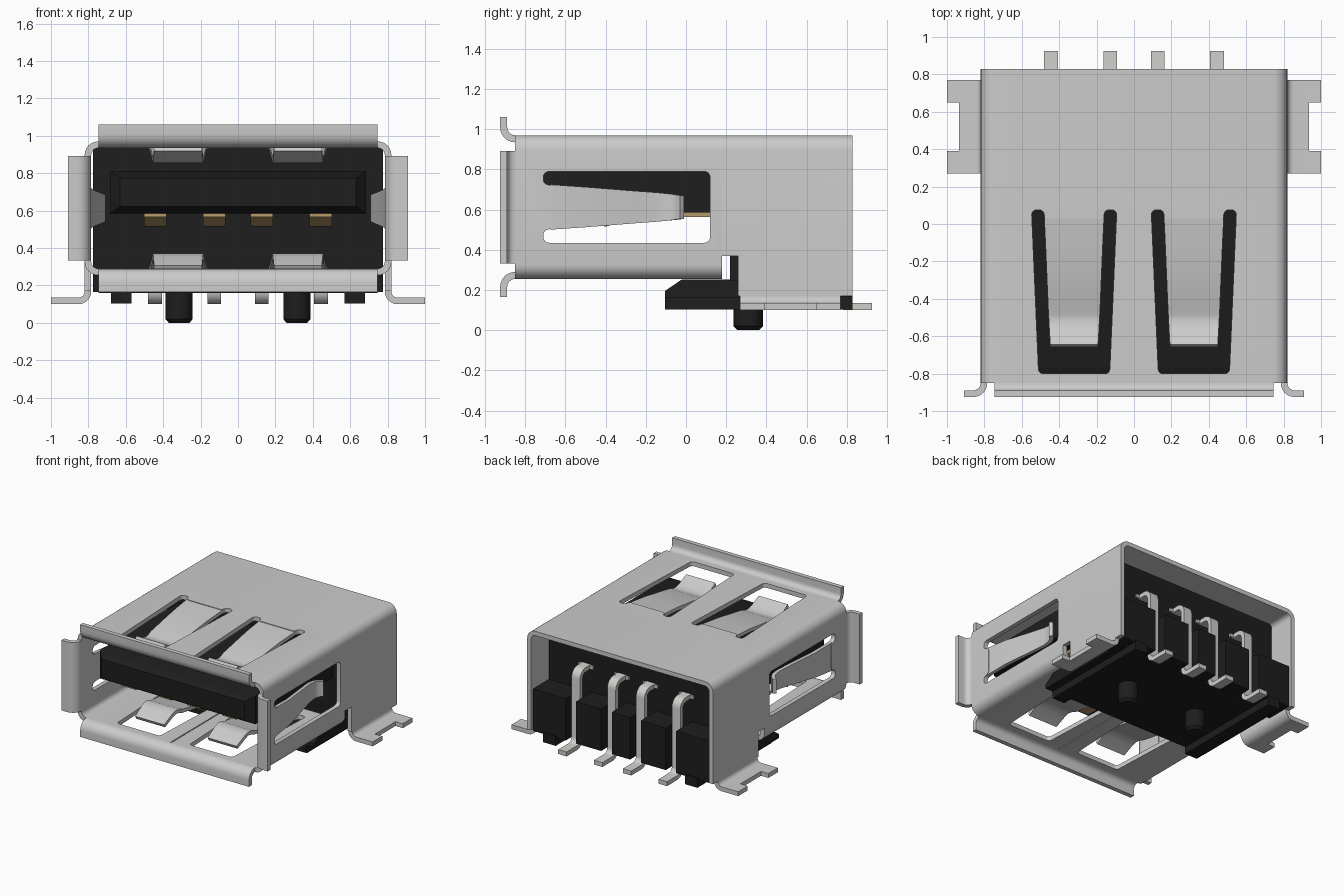
import bpy, bmesh, math
from mathutils import Vector

if "Cube" in bpy.data.objects:
    bpy.data.objects.remove(bpy.data.objects["Cube"])


def material(name, rgb):
    m = bpy.data.materials.new(name)
    m.diffuse_color = (*rgb, 1)
    m.use_nodes = True
    m.node_tree.nodes["Principled BSDF"].inputs["Base Color"].default_value = m.diffuse_color
    return m


STEEL = material("shell_steel", (0.6, 0.6, 0.6))
BLACK = material("black_plastic", (0.013, 0.013, 0.013))
BRASS = material("contact_brass", (0.47, 0.32, 0.14))
TIN = material("tinned_lead", (0.62, 0.62, 0.6))
T = 0.035      # sheet thickness
ZC = 0.6125    # mid height of the front opening


def finish(name, bm, mat):
    bmesh.ops.recalc_face_normals(bm, faces=bm.faces[:])
    me = bpy.data.meshes.new(name)
    bm.to_mesh(me)
    bm.free()
    ob = bpy.data.objects.new(name, me)
    bpy.context.collection.objects.link(ob)
    if mat:
        me.materials.append(mat)
    return ob


def rounded(pts, r, closed=False, n=6):
    """Round the corners of a 2D path."""
    out, k = [], len(pts)
    for i, p in enumerate(pts):
        p = Vector(p)
        if not closed and i in (0, k - 1):
            out.append(p)
            continue
        u, v = Vector(pts[i - 1]) - p, Vector(pts[(i + 1) % k]) - p
        ang = u.angle(v)
        d = min(r / math.tan(ang / 2), 0.999 * u.length * (1 if not closed and i == 1 else 0.5),
                0.999 * v.length * (1 if not closed and i == k - 2 else 0.5))
        u.normalize()
        v.normalize()
        rr = d * math.tan(ang / 2)
        c = p + (u + v).normalized() * (rr / math.sin(ang / 2))
        s, e = p + u * d - c, p + v * d - c
        sweep = s.angle(e)
        for j in range(n + 1):
            t = j / n
            q = (s * math.sin((1 - t) * sweep) + e * math.sin(t * sweep)) / math.sin(sweep)
            out.append(c + q)
    return out


def strip(name, pts, half, place, mat, closed=False, thick=T):
    """Bent sheet following a 2D path; half is its half width, one value or per point."""
    pts = [Vector(p) for p in pts]
    k = len(pts)
    bm, rings = bmesh.new(), []
    for i, p in enumerate(pts):
        a = p - pts[i - 1] if closed or i else pts[1] - p
        b = pts[(i + 1) % k] - p if closed or i < k - 1 else a
        a, b = a.normalized(), b.normalized()
        d = (a + b).normalized()
        nrm = Vector((-d.y, d.x)) * (thick / 2 / max(0.3, d.dot(a)))
        h = half[i] if isinstance(half, (list, tuple)) else half
        rings.append([bm.verts.new(place(*(p + s * nrm), w * h))
                      for s, w in ((-1, -1), (1, -1), (1, 1), (-1, 1))])
    for i in range(k if closed else k - 1):
        r, q = rings[i], rings[(i + 1) % k]
        for j in range(4):
            bm.faces.new((r[j], r[(j + 1) % 4], q[(j + 1) % 4], q[j]))
    if not closed:
        bm.faces.new(rings[0])
        bm.faces.new(rings[-1])
    return finish(name, bm, mat)


def prism(name, pts, lo, hi, place, mat=None):
    bm = bmesh.new()
    a, b = ([bm.verts.new(place(*p, h)) for p in pts] for h in (lo, hi))
    bm.faces.new(a)
    bm.faces.new(b)
    for i in range(len(pts)):
        j = (i + 1) % len(pts)
        bm.faces.new((a[i], a[j], b[j], b[i]))
    return finish(name, bm, mat)


def xy_z(a, b, w): return (a, b, w)
def yz_x(a, b, w): return (w, a, b)


def box(name, x, y, z, mat=None):
    return prism(name, [(x[0], y[0]), (x[1], y[0]), (x[1], y[1]), (x[0], y[1])], *z, xy_z, mat)


def cut(ob, cutter):
    cutter.hide_render = True
    m = ob.modifiers.new("cut", 'BOOLEAN')
    m.operation, m.solver, m.object = 'DIFFERENCE', 'EXACT', cutter
    bpy.context.view_layer.objects.active = ob
    bpy.ops.object.modifier_apply(modifier=m.name)
    bpy.data.objects.remove(cutter)


# Shell: closed tube in front, open arch behind
X, Z0, Z1 = 0.8025, 0.2725, 0.9525
tube = strip("front_shell", rounded([(-X, Z0), (X, Z0), (X, Z1), (-X, Z1)], 0.055, True),
             0.515, lambda a, b, w: (a, w - 0.335, b), STEEL, True)
arch = strip("rear_shell", rounded([(-X, 0.17), (-X, Z1), (X, Z1), (X, 0.17)], 0.055),
             0.325, lambda a, b, w: (a, w + 0.505, b), STEEL)
cut(arch, box("slit", (-1, 1), (0.1, 0.26), (0, 0.37)))
cut(tube, box("seam", (-0.004, 0.004), (-1, 0.3), (0, 0.4)))

# Windows around the spring tongues
side = rounded([(-.71, .435), (.12, .435), (.12, .79), (-.71, .79), (-.71, .725),
                (-.66, .722), (-.66, .503), (-.71, .5)], 0.028, True, 4)
cut(tube, prism("side_window", side, -1, 1, yz_x))
for xc in (-0.32, 0.32):
    u = rounded([(-.19, -.8), (.19, -.8), (.228, .075), (.162, .075), (.16, .03),
                 (-.16, .03), (-.162, .075), (-.228, .075)], 0.025, True, 4)
    cut(tube, prism("slot", [(p.x + xc, p.y) for p in u], 0, 2, xy_z))

# Spring tongues, front lips and solder feet
flat = [(.045, 0), (-.15, .02), (-.44, .065), (-.48, .08), (-.52, .083), (-.56, .07), (-.65, .022)]
flat_w = [.16, .151, .139, .137, .135, .133, .128]
wing = [(-.675, 0), (-.5, .012), (-.25, .06), (-.14, .08), (-.08, .08), (-.045, .065), (-.02, .035)]
wing_w = [.112, .1, .08, .072, .066, .062, .058]
lip = rounded([(-.85, 0), (-.9075, 0), (-.9075, .1075)], 0.057)
foot = rounded([(X, .17), (X, .1175), (1, .1175)], 0.05)
for s, word in ((1, "upper"), (-1, "lower")):
    zs = ZC + s * 0.34
    strip(word + "_lip", lip, 0.745, lambda a, b, w: (w, a, zs + s * b), STEEL)
    for xc in (-0.32, 0.32):
        strip(word + "_spring", flat, flat_w, lambda a, b, w: (xc + w, a, zs - s * b), STEEL, thick=.028)
for s, word in ((1, "right"), (-1, "left")):
    strip(word + "_lip", lip, 0.28, lambda a, b, w: (s * (X + b), a, ZC + w), STEEL)
    strip(word + "_spring", wing, wing_w, lambda a, b, w: (s * (X - b), a, ZC + w), STEEL, thick=.028)
    f = strip(word + "_foot", foot, 0.25, lambda a, b, w: (s * a, .52 + w, b), STEEL)
    cut(f, box("notch", sorted((s * .935, s * 1.1)), (.39, .65), (0, .3)))

# Insulator: tapered tongue, back wall, base, rails, pegs and rear blocks
tongue = box("insulator_tongue", (-.685, .685), (-.76, .3), (.585, .81), BLACK)
bm = bmesh.new()
bm.from_mesh(tongue.data)
bm.normal_update()
front = min(bm.faces, key=lambda f: f.calc_center_median().y)
new = bmesh.ops.extrude_discrete_faces(bm, faces=[front])["faces"][0]
for v in new.verts:
    v.co = (v.co.x * .92, -.82, .7 + (v.co.z - .7) * .68)
bm.to_mesh(tongue.data)
bm.free()
box("insulator_back_wall", (-.775, .775), (.22, .62), (.245, .935), BLACK)
prism("insulator_base", [(-.105, .16), (-.105, .195), (-.02, .253), (.7, .253), (.7, .16)],
      -.745, .745, yz_x, BLACK)
box("centre_rear_block", (-.08, .08), (.6, .82), (.165, .5), BLACK)
for s, word in ((1, "right"), (-1, "left")):
    box(word + "_inner_block", sorted((s * .175, s * .395)), (.6, .82), (.165, .5), BLACK)
    box(word + "_outer_block", sorted((s * .487, s * .775)), (.6, .82), (.165, .5), BLACK)
    box(word + "_rail", sorted((s * .57, s * .68)), (-.105, .828), (.103, .18), BLACK)
    bm = bmesh.new()
    for r1, r2, zc, d in ((.073, .073, .11, .18), (.055, .073, .01, .02)):
        ret = bmesh.ops.create_cone(bm, cap_ends=True, segments=32, radius1=r1, radius2=r2, depth=d)
        bmesh.ops.translate(bm, verts=ret["verts"], vec=(s * .315, .31, zc))
    finish(word + "_peg", bm, BLACK)

# Four contacts: brass springs under the tongue, tinned leads behind
spring = [(.25, .578), (-.28, .572), (-.36, .54), (-.4, .528), (-.44, .54), (-.52, .572), (-.74, .578)]
lead = rounded([(.5, .7), (.74, .7), (.74, .1175), (.925, .1175)], 0.055)
for xc in (-.443, -.127, .127, .443):
    strip("contact_spring", spring, 0.06, lambda a, b, w: (xc + w, a, b), BRASS, thick=.025)
    strip("contact_lead", lead, 0.037, lambda a, b, w: (xc + w, a, b), TIN)
    box("contact_barb", (xc - .065, xc + .065), (.6, .635), (.687, .713), TIN)

# Smooth the bends, keep the edges sharp
for ob in bpy.data.objects:
    ob.select_set(ob.type == 'MESH')
bpy.context.view_layer.objects.active = tube
bpy.ops.object.shade_smooth_by_angle(angle=math.radians(35))
